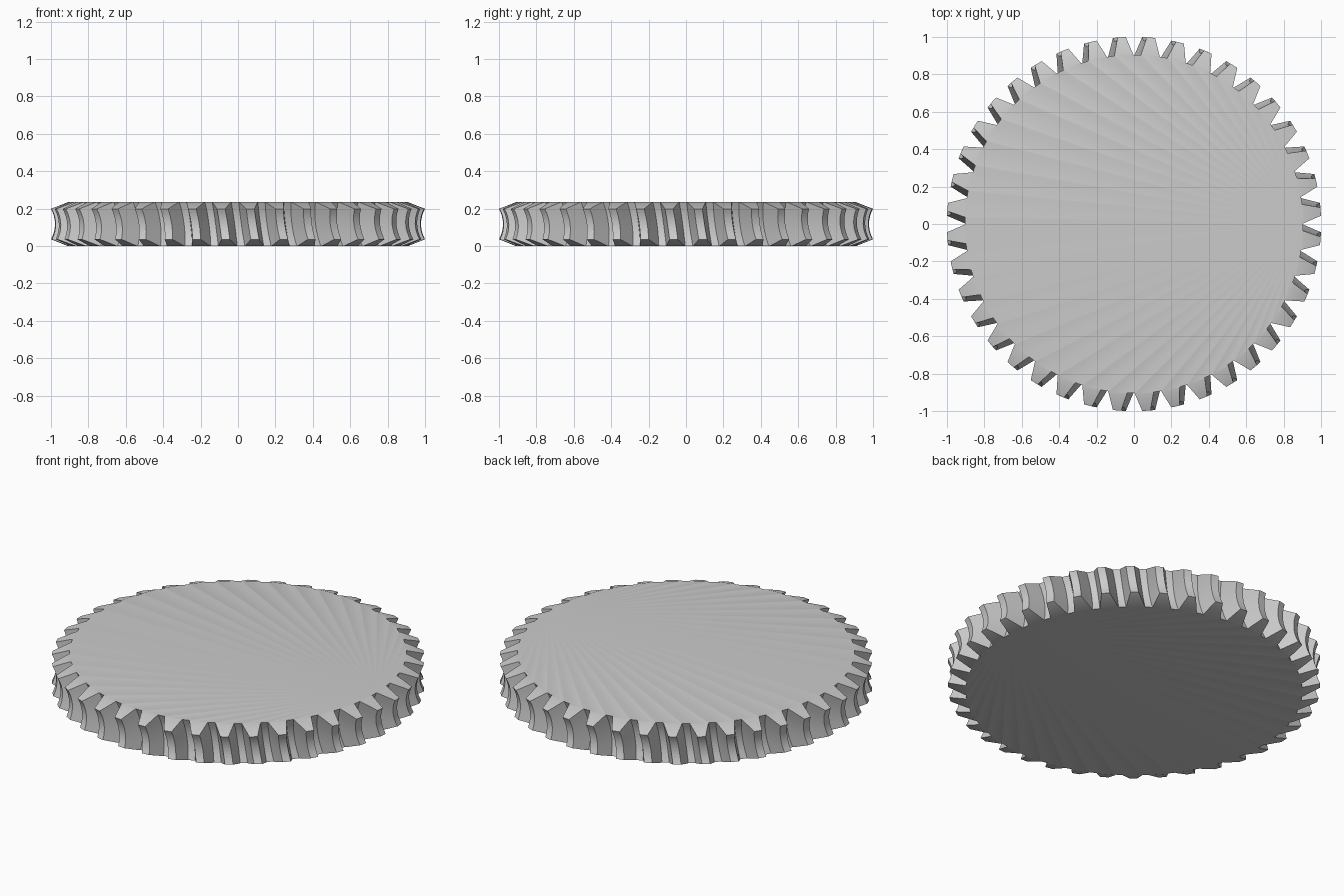
import bpy, bmesh, math

cube = bpy.data.objects.get("Cube")
if cube:
    bpy.data.objects.remove(cube, do_unlink=True)

TEETH = 40
HEIGHT = 0.235
MID = HEIGHT / 2
TWIST = 0.036            # helix angle over the full height
WORM_R = 1.15            # distance of the mating worm axis
TIP_ARC, ROOT_ARC = 0.17, 0.272
CHAMFER = 0.036
PITCH = 2 * math.pi / TEETH


def arc_radius(arc, z):
    # Throated (concave) radius around the worm axis
    return WORM_R - math.sqrt(arc ** 2 - (z - MID) ** 2)


def half_angle(r, z):
    # Tooth gets thinner toward its tip
    d = math.hypot(WORM_R - r, z - MID)
    t = (d - TIP_ARC) / (ROOT_ARC - TIP_ARC)
    return (0.044 + 0.058 * t) / 2 / r


def ring(bm, z):
    root = arc_radius(ROOT_ARC, z)
    end = z < 0.001 or z > HEIGHT - 0.001
    tip = root + 0.005 if end else arc_radius(TIP_ARC, z)
    ht, hr = half_angle(tip, z), half_angle(root, z)
    gap = PITCH - 2 * hr
    shift = -TWIST * (z - MID) / HEIGHT
    outline = [(root, -hr), (tip, -ht), (tip, ht), (root, hr),
               (root, hr + gap / 3), (root, hr + gap * 2 / 3)]
    verts = []
    for i in range(TEETH):
        centre = (i + 0.5) * PITCH + shift
        for r, a in outline:
            verts.append(bm.verts.new((r * math.cos(centre + a),
                                       r * math.sin(centre + a), z)))
    return verts


# Heights: flat ends, chamfers, and the curved throat between them
steps = 8
levels = [0] + [CHAMFER + (HEIGHT - 2 * CHAMFER) * i / steps
                for i in range(steps + 1)] + [HEIGHT]

bm = bmesh.new()
rings = [ring(bm, z) for z in levels]
n = len(rings[0])
for low, high in zip(rings, rings[1:]):
    for i in range(n):
        j = (i + 1) % n
        bm.faces.new((low[i], low[j], high[j], high[i]))
bm.faces.new(rings[-1])
bm.faces.new(list(reversed(rings[0])))

mesh = bpy.data.meshes.new("worm_wheel")
bm.to_mesh(mesh)
bm.free()
wheel = bpy.data.objects.new("worm_wheel", mesh)
bpy.context.collection.objects.link(wheel)

# Plain grey
colour = (0.6, 0.6, 0.6, 1)
grey = bpy.data.materials.new("grey")
grey.use_nodes = True
grey.diffuse_color = colour
grey.node_tree.nodes["Principled BSDF"].inputs["Base Color"].default_value = colour
mesh.materials.append(grey)

# Smooth throat, crisp tooth edges
bpy.ops.object.select_all(action="DESELECT")
wheel.select_set(True)
bpy.context.view_layer.objects.active = wheel
bpy.ops.object.shade_smooth_by_angle(angle=math.radians(25))
